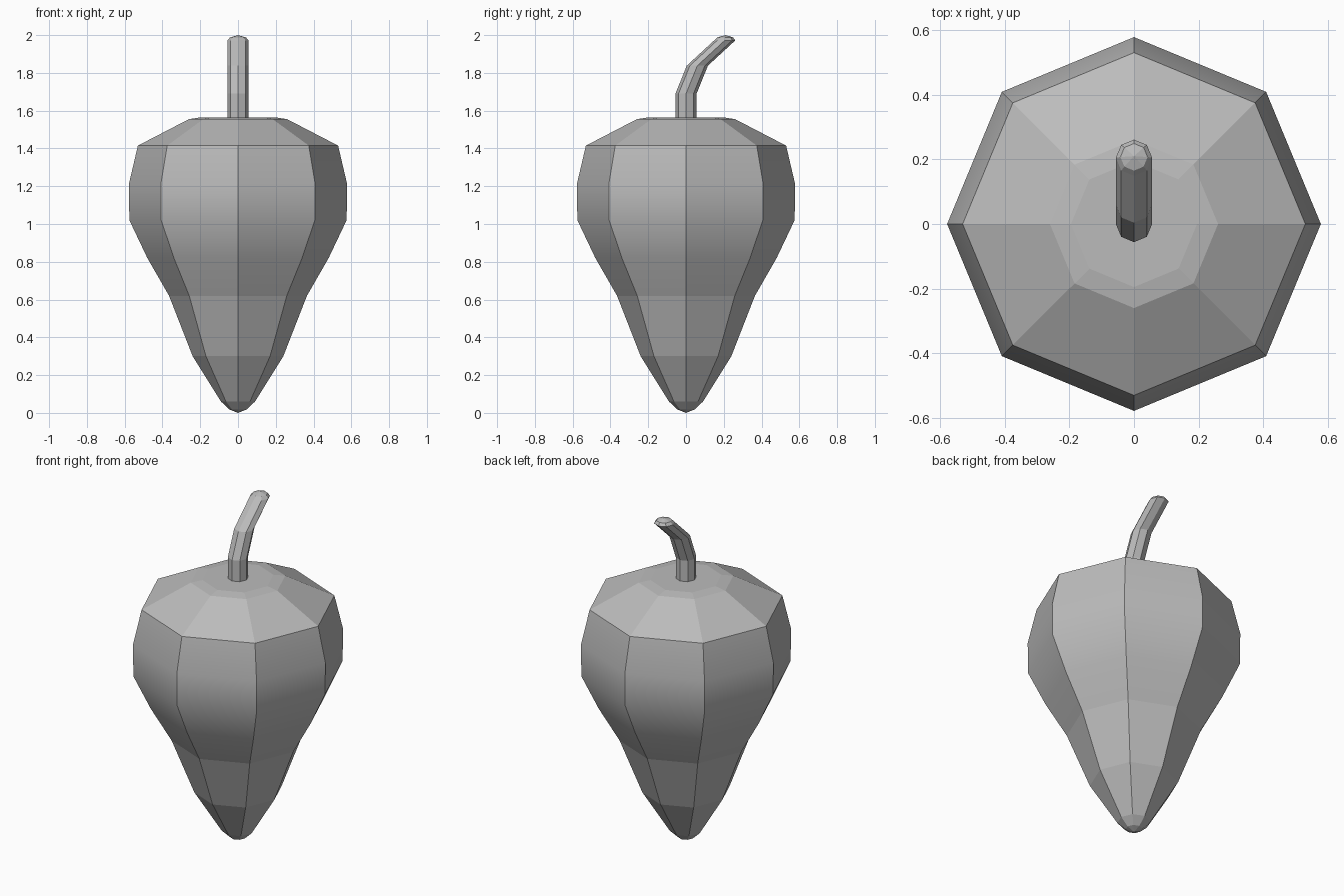
import bpy, bmesh, math

cube = bpy.data.objects.get("Cube")
if cube:
    bpy.data.objects.remove(cube, do_unlink=True)

SIDES = 8

grey = bpy.data.materials.new("plain grey")
grey.use_nodes = True
colour = (0.5, 0.5, 0.5, 1)
grey.diffuse_color = colour
grey.node_tree.nodes["Principled BSDF"].inputs["Base Color"].default_value = colour


def ring_stack(name, rings, smooth_bands=()):
    """Skin a stack of level octagons (y, z, radius); radius 0 makes a point."""
    bm = bmesh.new()
    loops = []
    for y, z, r in rings:
        if r == 0:
            loops.append([bm.verts.new((0, y, z))] * SIDES)
        else:
            turn = [2 * math.pi * i / SIDES for i in range(SIDES)]
            loops.append([bm.verts.new((r * math.cos(a), y + r * math.sin(a), z)) for a in turn])
    for band, (low, high) in enumerate(zip(loops, loops[1:])):
        for i in range(SIDES):
            j = (i + 1) % SIDES
            corners = list(dict.fromkeys((low[i], low[j], high[j], high[i])))
            bm.faces.new(corners).smooth = band in smooth_bands
    # Close open ends
    for loop in (loops[0], loops[-1]):
        if loop[0] is not loop[1]:
            bm.faces.new(loop)
    bmesh.ops.recalc_face_normals(bm, faces=bm.faces)
    # Keep the vertical corners and the shoulder crisp
    for e in bm.edges:
        if len(e.link_faces) == 2 and e.calc_face_angle() > math.radians(30):
            e.smooth = False
    mesh = bpy.data.meshes.new(name)
    bm.to_mesh(mesh)
    bm.free()
    mesh.materials.append(grey)
    obj = bpy.data.objects.new(name, mesh)
    bpy.context.collection.objects.link(obj)
    return obj


# Fruit body: tapered tip, full waist, sloping shoulder, small flat crown
body_profile = [(0, 0), (0.018, 0.045), (0.06, 0.09), (0.3, 0.24), (0.62, 0.365), (0.82, 0.48),
                (1.02, 0.575), (1.21, 0.578), (1.415, 0.53), (1.555, 0.26), (1.565, 0.195)]
ring_stack("pepper_body", [(0, z, r) for z, r in body_profile], smooth_bands=range(4, 8))

# Stem: level rings shifted backwards, with a low rounded cap
stem_rings = [(0, 1.56, 0.056), (0, 1.69, 0.056), (0.06, 1.838, 0.056),
              (0.205, 1.972, 0.056), (0.207, 1.988, 0.042), (0.21, 2.0, 0)]
ring_stack("stem", stem_rings)
